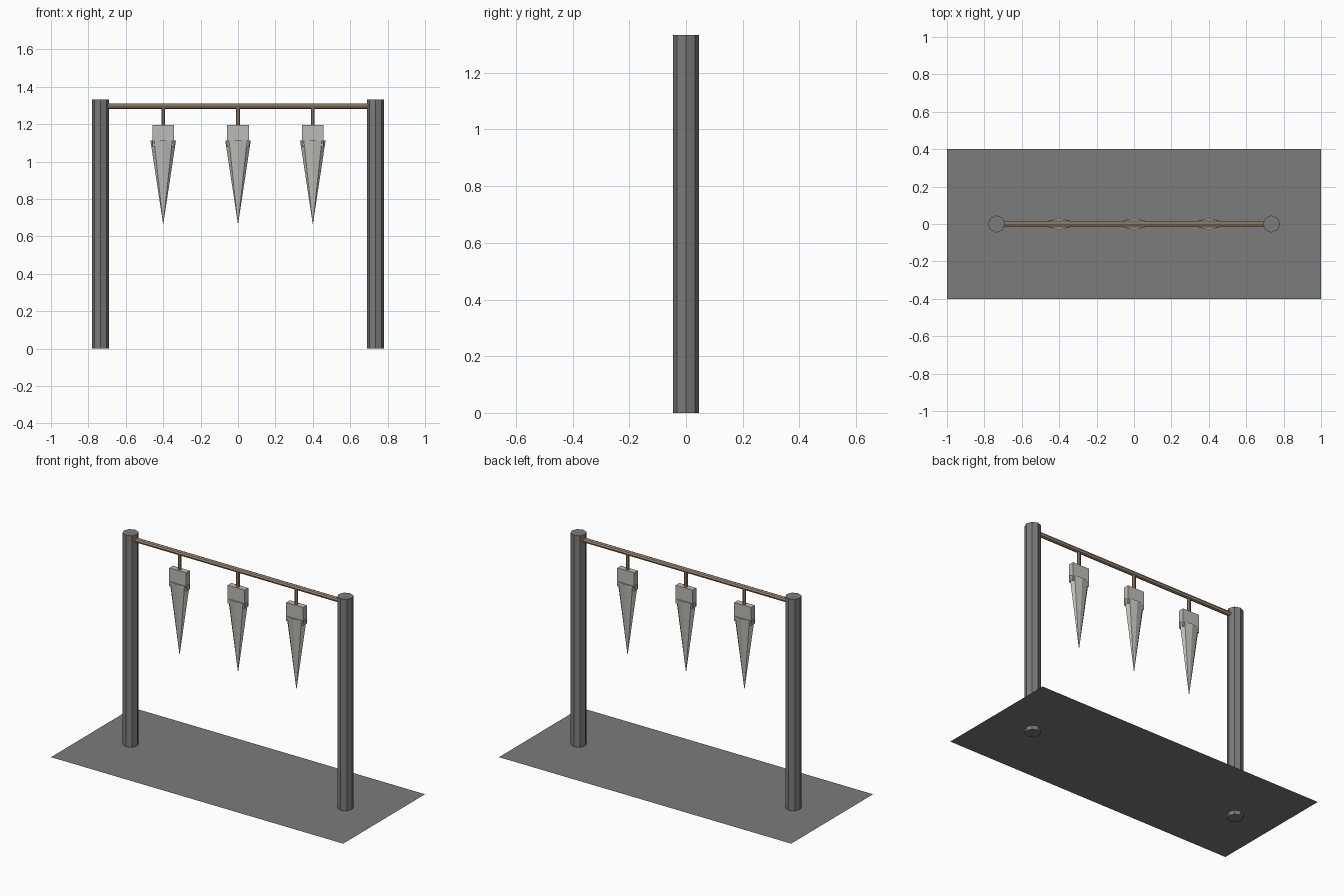
import bpy
from math import pi

cube = bpy.data.objects.get("Cube")
if cube:
    bpy.data.objects.remove(cube, do_unlink=True)


def make_material(name, rgb):
    mat = bpy.data.materials.new(name)
    mat.use_nodes = True
    color = (*rgb, 1.0)
    mat.diffuse_color = color
    mat.node_tree.nodes["Principled BSDF"].inputs["Base Color"].default_value = color
    return mat


dark_grey = make_material("dark_grey", (0.2, 0.2, 0.2))
pale_grey = make_material("pale_grey", (0.5, 0.5, 0.47))
tan = make_material("tan", (0.38, 0.28, 0.18))


def finish(name, mat):
    obj = bpy.context.object
    obj.name = name
    obj.data.materials.append(mat)
    return obj


def rod(name, mat, radius, length, location, rotation=(0, 0, 0)):
    bpy.ops.mesh.primitive_cylinder_add(vertices=8, radius=radius, depth=length,
                                        location=location, rotation=rotation)
    return finish(name, mat)


# Thin ground sheet, with the post feet just below it
GROUND_Z = 0.025
bpy.ops.mesh.primitive_plane_add(size=2, location=(0, 0, GROUND_Z))
finish("ground_sheet", dark_grey).scale = (1, 0.4, 1)

# Octagonal posts
POST_TOP = 1.333
POST_X = 0.735
for side, sign in (("left", 1), ("right", -1)):
    rod(side + "_post", dark_grey, 0.046, POST_TOP, (sign * POST_X, 0, POST_TOP / 2))

# Cross rail between the posts
RAIL_Z = 1.297
rod("cross_rail", tan, 0.0145, 2 * POST_X, (0, 0, RAIL_Z), (0, pi / 2, 0))

# Hanging spikes: rod, flat block and flattened cone
BLOCK_TOP, RIM, TIP = 1.195, 1.112, 0.663
for side, x in (("right", -0.4), ("middle", 0), ("left", 0.4)):
    rod(side + "_hanger", tan, 0.01, RAIL_Z - BLOCK_TOP + 0.01,
        (x, 0, (RAIL_Z + BLOCK_TOP - 0.01) / 2))

    block_base = RIM - 0.03
    bpy.ops.mesh.primitive_cube_add(size=1, location=(x, 0, (BLOCK_TOP + block_base) / 2))
    block = finish(side + "_block", pale_grey)
    block.scale = (0.116, 0.036, BLOCK_TOP - block_base)

    bpy.ops.mesh.primitive_cone_add(vertices=8, radius1=0.068, radius2=0, depth=RIM - TIP,
                                    location=(x, 0, (RIM + TIP) / 2), rotation=(pi, 0, 0))
    finish(side + "_spike", pale_grey).scale = (1, 0.43, 1)
